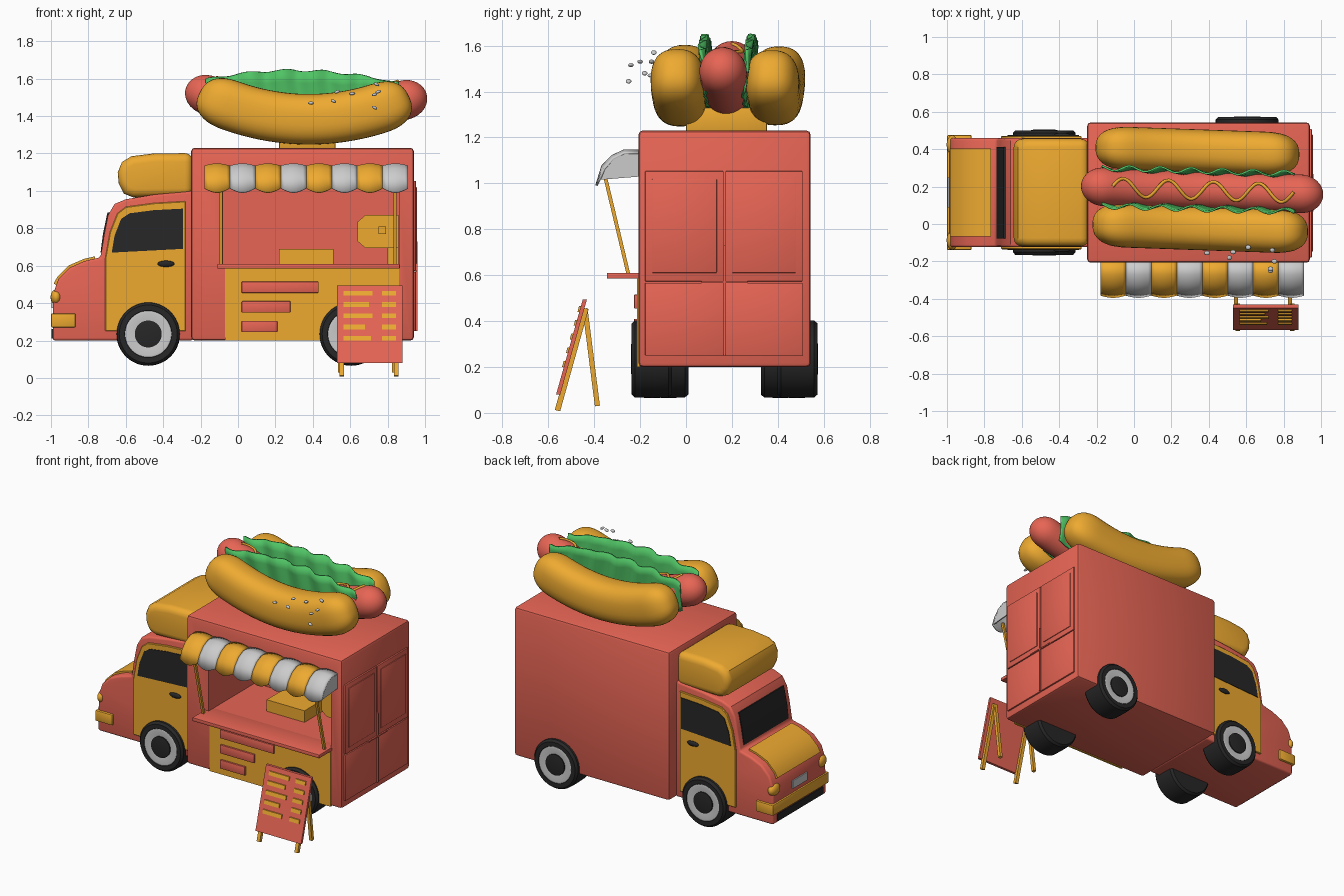
import bpy, bmesh, math
from mathutils import Vector, Matrix

if "Cube" in bpy.data.objects:
    bpy.data.objects.remove(bpy.data.objects["Cube"])

def material(name, rgb):
    m = bpy.data.materials.new(name)
    m.diffuse_color = (*rgb, 1)
    m.use_nodes = True
    m.node_tree.nodes["Principled BSDF"].inputs["Base Color"].default_value = m.diffuse_color
    return m

RED = material("red", (0.80, 0.13, 0.09))
ORANGE = material("orange", (0.85, 0.40, 0.03))
DARK = material("dark", (0.02, 0.02, 0.02))
GREEN = material("green", (0.08, 0.55, 0.13))
YC = 0.168  # centre line of the truck

def finish(bm, name, mat, angle=35):
    bmesh.ops.recalc_face_normals(bm, faces=bm.faces)
    me = bpy.data.meshes.new(name)
    bm.to_mesh(me)
    bm.free()
    me.shade_smooth()
    me.set_sharp_from_angle(angle=math.radians(angle))
    ob = bpy.data.objects.new(name, me)
    bpy.context.collection.objects.link(ob)
    if mat:
        me.materials.append(mat)
    return ob

def prism(name, pts, a, b, mat, axis='y', bevel=0.0, seg=3):
    """Extrude a profile: (x,z) along y or (y,z) along x."""
    bm = bmesh.new()
    co = (lambda p, t: (p[0], t, p[1])) if axis == 'y' else (lambda p, t: (t, p[0], p[1]))
    lo, hi = [[bm.verts.new(co(p, t)) for p in pts] for t in (a, b)]
    caps = [bm.faces.new(lo), bm.faces.new(hi)]
    n = len(pts)
    for i in range(n):
        j = (i + 1) % n
        bm.faces.new((lo[i], lo[j], hi[j], hi[i]))
    if bevel:
        bmesh.ops.recalc_face_normals(bm, faces=bm.faces)
        edges = {e for f in caps for e in f.edges}
        edges |= {e for e in bm.edges if e.calc_face_angle(0) > 0.8}
        bmesh.ops.bevel(bm, geom=list(edges), offset=bevel, segments=seg, profile=0.5,
                        affect='EDGES', clamp_overlap=True)
    return finish(bm, name, mat)

def box(name, x0, x1, y0, y1, z0, z1, mat, bevel=0.0):
    return prism(name, [(x0, z0), (x1, z0), (x1, z1), (x0, z1)], y0, y1, mat, 'y', bevel, 2)

def ellipsoid(name, c, r, mat, rot=0):
    bm = bmesh.new()
    m = Matrix.Translation(c) @ Matrix.Rotation(rot, 4, 'Y') @ Matrix.Diagonal((*r, 1))
    bmesh.ops.create_uvsphere(bm, u_segments=20, v_segments=12, radius=1, matrix=m)
    return finish(bm, name, mat)

def bar(name, p, q, w, mat):
    """Square bar between two points."""
    p, q = Vector(p), Vector(q)
    bm = bmesh.new()
    m = Matrix.Translation((p + q) / 2) @ (q - p).to_track_quat('Z', 'Y').to_matrix().to_4x4()
    bmesh.ops.create_cube(bm, size=1, matrix=m @ Matrix.Diagonal((w, w, (q - p).length, 1)))
    return finish(bm, name, mat)

def lathe(name, prof, x, y, z, side, mat, n=48):
    """Spin (radius, outward offset) around an axle along y."""
    bm = bmesh.new()
    rings = [[bm.verts.new((x + r * math.cos(2 * math.pi * i / n), y + side * o,
                            z + r * math.sin(2 * math.pi * i / n))) for i in range(n)] for r, o in prof]
    for A, B in zip(rings, rings[1:]):
        for i in range(n):
            bm.faces.new((A[i], A[(i + 1) % n], B[(i + 1) % n], B[i]))
    bm.faces.new(rings[0])
    bm.faces.new(rings[-1])
    return finish(bm, name, mat)

def bent_roll(name, cx, L, y0, z0, k, slope, ry, rz, cap, power, mat, n=40, m=36):
    """Superelliptic roll along a sagging path with rounded ends."""
    bm = bmesh.new()
    rings = []
    for a in range(n + 1):
        s = L * math.sin(math.pi * (a / n - 0.5) * 0.985)
        u = max(0, (abs(s) - (L - cap)) / cap)
        sc = (1 - u ** power) ** (1 / power)
        t = math.atan(2 * k * s + slope)
        ring = []
        for i in range(m):
            th = 2 * math.pi * i / m
            c, d = math.cos(th), math.sin(th)
            dy = math.copysign(abs(c) ** (2 / power), c) * ry * sc
            dz = math.copysign(abs(d) ** (2 / power), d) * rz * sc
            ring.append(bm.verts.new((cx + s - dz * math.sin(t), y0 - 0.035 * s + dy,
                                      z0 + k * s * s + slope * s + dz * math.cos(t))))
        rings.append(ring)
    for A, B in zip(rings, rings[1:]):
        for i in range(m):
            bm.faces.new((A[i], A[(i + 1) % m], B[(i + 1) % m], B[i]))
    bm.faces.new(rings[0])
    bm.faces.new(rings[-1])
    return finish(bm, name, mat, 60)

# Kitchen body with a serving recess cut in
body = box("kitchen_body", -0.25, 0.94, -0.207, 0.543, 0.2, 1.23, RED, 0.018)
cutter = box("window_cutter", -0.08, 0.86, -0.4, 0.3, 0.61, 1.07, None)
cutter.hide_render = True
cutter.hide_viewport = True
mod = body.modifiers.new("window", 'BOOLEAN')
mod.object = cutter
mod.solver = 'EXACT'

# Serving side: lower panel, stripes, counter, equipment
box("lower_panel", -0.07, 0.86, -0.214, -0.2, 0.2, 0.59, ORANGE)
for x1, z in ((0.43, 0.455), (0.28, 0.35), (0.21, 0.245)):
    box("panel_bar", 0.02, x1, -0.226, -0.21, z, z + 0.06, RED, 0.003)
box("counter", -0.11, 0.865, -0.345, -0.15, 0.585, 0.61, RED, 0.004)
box("griddle", 0.22, 0.51, 0.0, 0.27, 0.61, 0.69, ORANGE)
prism("drink_machine", [(0.64, 0.73), (0.68, 0.695), (0.859, 0.695), (0.859, 0.87), (0.68, 0.87), (0.64, 0.835)],
      0.0, 0.28, ORANGE)
box("machine_base", 0.80, 0.859, 0.02, 0.28, 0.61, 0.70, ORANGE)
box("machine_tap", 0.75, 0.79, -0.03, 0.01, 0.77, 0.81, ORANGE)

# Awning with scalloped stripes and poles
prof = [(-0.2, 1.135), (-0.27, 1.135), (-0.32, 1.11), (-0.36, 1.065), (-0.383, 1.015)]
w = 1.09 / 8
for s in range(8):
    bm = bmesh.new()
    grid = []
    for i in range(9):
        b = math.sin(math.pi * i / 8)
        grid.append([bm.verts.new((-0.18 + w * (s + i / 8), y - 0.012 * b * r / 4,
                                   z + 0.012 * b - (0.035 * b if r == 4 else 0)))
                     for r, (y, z) in enumerate(prof)])
    for A, B in zip(grid, grid[1:]):
        for r in range(4):
            bm.faces.new((A[r], A[r + 1], B[r + 1], B[r]))
    ob = finish(bm, "awning_stripe", None if s % 2 else ORANGE, 60)
    ob.modifiers.new("thickness", 'SOLIDIFY').thickness = 0.01
for x, mat in ((-0.178, ORANGE), (0.9, None)):
    prism("awning_end", prof + [(-0.2, 1.03)], x, x + 0.008, mat, 'x')
for x in (-0.09, 0.84):
    bar("awning_pole", (x, -0.25, 0.6), (x, -0.355, 1.04), 0.016, ORANGE)

# Rear doors
for y0, y1 in ((-0.178, YC - 0.004), (YC + 0.004, 0.508)):
    box("rear_door_lower", 0.935, 0.951, y0, y1, 0.25, 0.567, RED, 0.003)
    box("rear_door_upper", 0.935, 0.951, y0, y1, 0.573, 1.053, RED, 0.003)
    box("rear_door_inset", 0.945, 0.956, y0 + 0.03, y1 - 0.03, 0.61, 1.02, RED, 0.003)
box("rear_latch", 0.945, 0.96, YC - 0.1, YC + 0.1, 0.566, 0.574, RED)
box("rear_bolt", 0.945, 0.96, YC - 0.004, YC + 0.004, 0.25, 0.73, RED)

# Cab and roof pod
prism("cab", [(-0.99, 0.2), (-0.24, 0.2), (-0.24, 1.0), (-0.45, 0.98), (-0.6, 0.955), (-0.66, 0.93), (-0.695, 0.87),
              (-0.715, 0.77), (-0.735, 0.645), (-0.82, 0.625), (-0.9, 0.59), (-0.96, 0.53), (-0.988, 0.45)],
      YC - 0.292, YC + 0.292, RED, 'y', 0.014)
prism("roof_pod", [(-0.24, 0.97), (-0.56, 0.965), (-0.61, 0.985), (-0.638, 1.04), (-0.643, 1.1), (-0.62, 1.155),
                   (-0.57, 1.185), (-0.45, 1.2), (-0.24, 1.202)], YC - 0.288, YC + 0.288, ORANGE, 'y', 0.045, 4)

# Cab doors, windows, handles, headlights
for s in (-1, 1):
    prism("cab_door", [(-0.71, 0.25), (-0.28, 0.25), (-0.28, 0.945), (-0.45, 0.935), (-0.6, 0.915), (-0.645, 0.88),
                       (-0.685, 0.78), (-0.71, 0.64)], YC + s * 0.27, YC + s * 0.303, ORANGE, 'y', 0.004, 1)
    prism("side_window", [(-0.675, 0.67), (-0.295, 0.69), (-0.295, 0.905), (-0.45, 0.897), (-0.58, 0.88),
                          (-0.625, 0.85), (-0.66, 0.76)], YC + s * 0.28, YC + s * 0.307, DARK)
    ellipsoid("door_handle", (-0.385, YC + s * 0.307, 0.61), (0.045, 0.012, 0.017), DARK)
    ellipsoid("headlight", (-0.972, YC + s * 0.255, 0.432), (0.03, 0.052, 0.042), ORANGE)

# Cab front
prism("windshield", [(-0.735, 0.67), (-0.722, 0.77), (-0.698, 0.885), (-0.67, 0.88), (-0.71, 0.67)],
      YC - 0.245, YC + 0.245, DARK)
prism("hood_panel", [(-0.985, 0.505), (-0.966, 0.541), (-0.904, 0.602), (-0.822, 0.637), (-0.765, 0.65),
                     (-0.765, 0.62), (-0.82, 0.605), (-0.9, 0.57), (-0.95, 0.52), (-0.965, 0.49)],
      YC - 0.235, YC + 0.235, ORANGE)
box("bumper", -1.0, -0.868, YC - 0.308, YC + 0.308, 0.27, 0.345, ORANGE, 0.008)
box("lower_grille", -0.996, -0.9, YC - 0.25, YC + 0.25, 0.212, 0.262, DARK)
box("number_plate", -0.996, -0.97, YC - 0.08, YC + 0.08, 0.375, 0.43, None)

# Wheels: tyre, rim, hub
for x, half in ((-0.48, 0.333), (0.605, 0.405)):
    for s in (-1, 1):
        y = YC + s * half
        lathe("tyre", [(0.12, -0.175), (0.155, -0.175), (0.168, -0.16), (0.17, -0.09), (0.168, -0.015),
                       (0.155, 0), (0.126, 0), (0.118, -0.012)], x, y, 0.235, s, DARK)
        lathe("rim", [(0.124, -0.03), (0.124, -0.002), (0.112, 0.0), (0.075, -0.008)], x, y, 0.235, s, None)
        lathe("hub", [(0.072, -0.02), (0.072, 0.0), (0.06, 0.003)], x, y, 0.235, s, DARK)

# Giant hot dog on its stand
box("hotdog_stand", 0.22, 0.52, 0.0, 0.352, 1.22, 1.33, ORANGE, 0.005)
bent_roll("bun_front", 0.355, 0.56, -0.022, 1.383, 0.42, -0.02, 0.118, 0.135, 0.17, 2.5, ORANGE)
bent_roll("bun_back", 0.34, 0.53, 0.39, 1.388, 0.42, -0.02, 0.116, 0.135, 0.17, 2.5, ORANGE)
bent_roll("sausage", 0.365, 0.64, 0.18, 1.405, 0.34, -0.025, 0.103, 0.105, 0.11, 2.0, RED)

# Lettuce: wavy upright sheets beside the sausage
for y0, s in ((0.098, -1), (0.278, 1)):
    bm = bmesh.new()
    cols = []
    for i in range(91):
        x = -0.17 + 1.03 * i / 90
        d = x - 0.345
        zb, zt = 1.32 + 0.3 * d * d, 1.645 - 0.22 * d * d - 0.02 * d + 0.006 * math.sin(31 * x)
        cols.append([bm.verts.new((x, y0 - 0.03 * d + s * 0.02 * (r / 5 - 0.4)
                                   + 0.014 * math.sin(38 * x + r * 0.5) * (0.4 + 0.12 * r),
                                   zb + (zt - zb) * r / 5)) for r in range(6)])
    for A, B in zip(cols, cols[1:]):
        for r in range(5):
            bm.faces.new((A[r], A[r + 1], B[r + 1], B[r]))
    ob = finish(bm, "lettuce", GREEN, 60)
    ob.modifiers.new("thickness", 'SOLIDIFY').thickness = 0.01

# Mustard squiggle
cu = bpy.data.curves.new("mustard", 'CURVE')
cu.dimensions = '3D'
cu.bevel_depth = 0.009
cu.bevel_resolution = 2
sp = cu.splines.new('POLY')
sp.points.add(80)
for i, p in enumerate(sp.points):
    d = -0.48 + 0.97 * i / 80
    dy = 0.048 * math.sin(26 * d)
    p.co = (0.365 + d, 0.18 - 0.035 * d + dy,
            1.407 + 0.34 * d * d - 0.025 * d + math.sqrt(0.105 ** 2 - dy * dy) * (1 + 0.2 * d * d), 1)
cu.materials.append(ORANGE)
bpy.context.collection.objects.link(bpy.data.objects.new("mustard", cu))

# Seeds in front of the bun
for i, c in enumerate([(0.39, -0.155, 1.47), (0.51, -0.18, 1.48), (0.53, -0.15, 1.53), (0.61, -0.125, 1.52),
                       (0.74, -0.14, 1.57), (0.75, -0.2, 1.53), (0.73, -0.24, 1.515), (0.73, -0.25, 1.445)]):
    ellipsoid("seed", c, (0.015, 0.012, 0.008), None, 0.5 * math.sin(i * 2))

# Menu board: panel, rows, legs
def board_y(z, off=0):
    return -0.56 + (z - 0.08) * 0.115 / 0.41 + off
def slab(name, x0, x1, z0, z1, o0, o1, mat):
    prism(name, [(board_y(z0, o0), z0), (board_y(z1, o0), z1), (board_y(z1, o1), z1), (board_y(z0, o1), z0)],
          x0, x1, mat, 'x')
slab("menu_panel", 0.53, 0.88, 0.08, 0.495, -0.006, 0.012, RED)
for r, x1 in enumerate((0.72, 0.70, 0.72, 0.68, 0.71)):
    z = 0.44 - 0.06 * r
    slab("menu_row", 0.565, x1, z, z + 0.025, -0.014, 0, ORANGE)
    slab("menu_price", 0.77, 0.845, z, z + 0.025, -0.014, 0, ORANGE)
for x in (0.555, 0.845):
    bar("front_leg", (x, -0.56, 0.01), (x, -0.436, 0.455), 0.024, ORANGE)
    bar("back_leg", (x - 0.01, -0.386, 0.03), (x - 0.01, -0.44, 0.455), 0.022, ORANGE)
